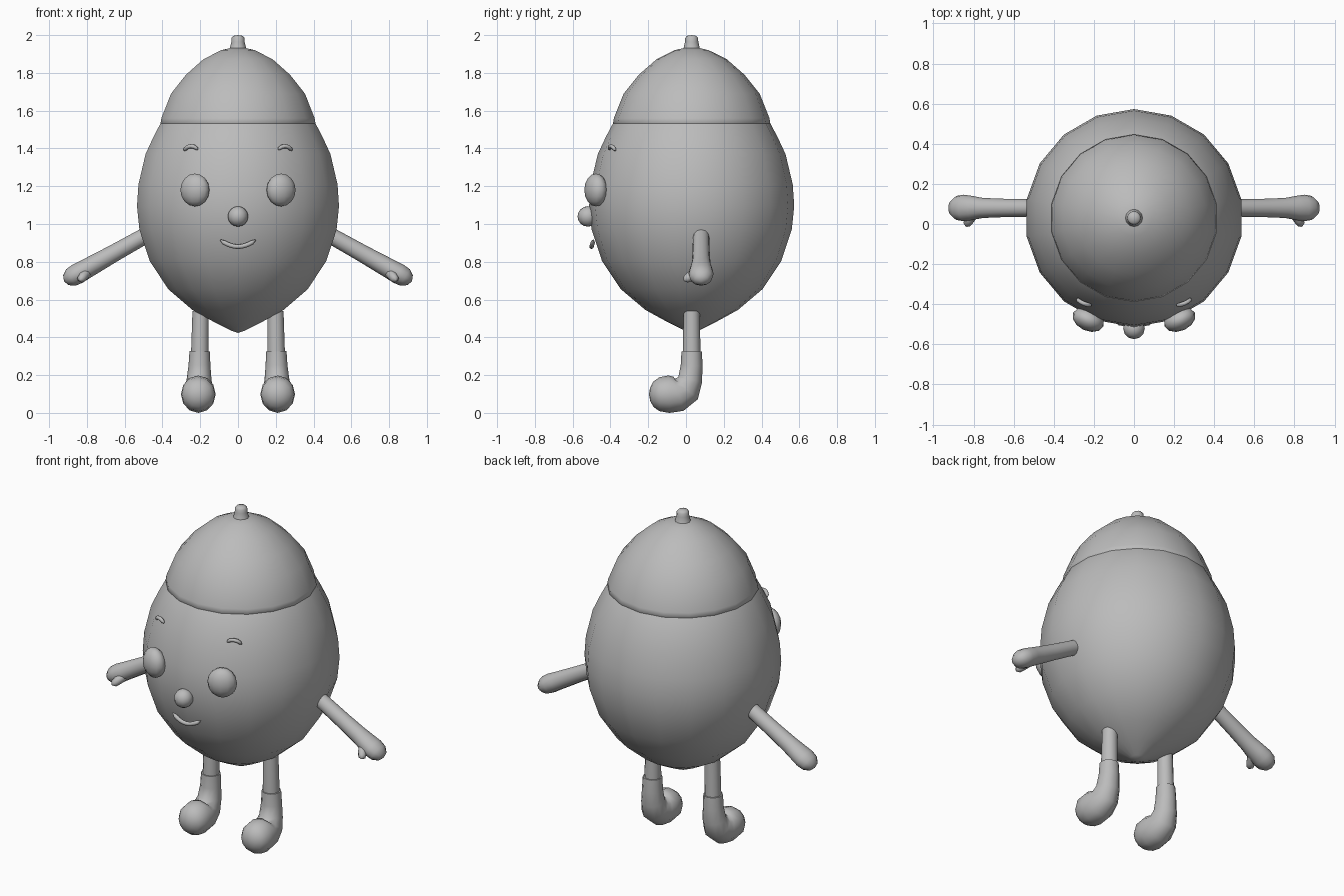
import bpy, bmesh, math
from mathutils import Vector, Matrix

grey = bpy.data.materials.new("plain grey")
grey.diffuse_color = (0.5, 0.5, 0.5, 1)
CY = 0.03  # y of the body axis


def finish(name, bm, angle=65):
    bmesh.ops.remove_doubles(bm, verts=bm.verts, dist=0.0003)
    bmesh.ops.recalc_face_normals(bm, faces=bm.faces)
    mesh = bpy.data.meshes.new(name)
    bm.to_mesh(mesh)
    bm.free()
    mesh.materials.append(grey)
    ob = bpy.data.objects.new(name, mesh)
    bpy.context.collection.objects.link(ob)
    bpy.ops.object.select_all(action='DESELECT')
    ob.select_set(True)
    bpy.context.view_layer.objects.active = ob
    bpy.ops.object.shade_smooth_by_angle(angle=math.radians(angle))
    return ob


def tube(name, pts, radii, ref, seg=12):
    """Rings along a path; a radius may be (along ref, across ref)."""
    bm = bmesh.new()
    pts = [Vector(p) for p in pts]
    rings = []
    for i, p in enumerate(pts):
        t = (pts[min(i + 1, len(pts) - 1)] - pts[max(i - 1, 0)]).normalized()
        r = Vector(ref)
        a = (r - t * r.dot(t)).normalized()
        b = t.cross(a)
        ra, rb = radii[i] if isinstance(radii[i], tuple) else (radii[i], radii[i])
        rings.append([bm.verts.new(p + a * ra * math.cos(k * math.tau / seg)
                                   + b * rb * math.sin(k * math.tau / seg))
                      for k in range(seg)])
    for lo, hi in zip(rings, rings[1:]):
        for k in range(seg):
            j = (k + 1) % seg
            bm.faces.new((lo[k], lo[j], hi[j], hi[k]))
    bm.faces.new(rings[0])
    bm.faces.new(rings[-1])
    return finish(name, bm)


def turned(name, profile, seg):
    """Lathe a (radius, z) profile about the body axis."""
    return tube(name, [(0, CY, z) for r, z in profile],
                [max(r, 0.0001) for r, z in profile], (0, 1, 0), seg)


def ball(name, loc, size, turn=0, u=12, v=8):
    bm = bmesh.new()
    bmesh.ops.create_uvsphere(bm, u_segments=u, v_segments=v, radius=1)
    bm.transform(Matrix.Translation(loc) @ Matrix.Rotation(turn, 4, 'Z')
                 @ Matrix.Diagonal((*size, 1)))
    return finish(name, bm)


# Egg-shaped body, cap and stem
turned("body", [(0, 0.423), (0.04, 0.437), (0.13, 0.482), (0.245, 0.545), (0.375, 0.655),
                (0.475, 0.805), (0.53, 0.97), (0.543, 1.095), (0.535, 1.21),
                (0.497, 1.37), (0.455, 1.46), (0.418, 1.53), (0.36, 1.6)], 18)
turned("cap", [(0.39, 1.505), (0.417, 1.53), (0.412, 1.56), (0.36, 1.69),
               (0.28, 1.79), (0.185, 1.873), (0.09, 1.92), (0.04, 1.932), (0, 1.933)], 18)
turned("stem", [(0.05, 1.915), (0.042, 1.935), (0.035, 1.965), (0.034, 1.985),
                (0.025, 1.996), (0, 2.0)], 12)

# Nose and smile
ball("nose", (0, -0.52, 1.04), (0.054, 0.054, 0.054))
smile = []
for i in range(11):
    x = -0.093 + 0.0186 * i
    smile.append((x, -0.5 + 1.2 * x * x, 0.88 + 4.1 * x * x))
tube("smile", smile, [0.003] + [0.012] * 9 + [0.003], (0, 1, 0), 8)

for side, s in (("left", -1), ("right", 1)):
    # Eye and eyebrow
    ball(side + "_eye", (s * 0.228, -0.477, 1.18), (0.083, 0.056, 0.087), s * 0.42)
    brow = [(0.286, -0.372, 1.388), (0.28, -0.378, 1.396), (0.267, -0.388, 1.408),
            (0.25, -0.397, 1.412), (0.232, -0.402, 1.409), (0.218, -0.405, 1.399),
            (0.212, -0.406, 1.394)]
    tube(side + "_eyebrow", [(s * x, y, z) for x, y, z in brow],
         [0.002, 0.01, 0.011, 0.011, 0.011, 0.009, 0.002], (0, 1, 0), 8)

    # Arm with a mitten hand, sloping down and outwards
    dist = [0, 0.06, 0.25, 0.36, 0.42, 0.47, 0.51, 0.54, 0.552]
    rad = [0.043, 0.043, 0.046, 0.05, (0.06, 0.052), (0.066, 0.055),
           (0.06, 0.05), (0.036, 0.03), 0.0001]
    tube(side + "_arm", [(s * (0.44 + 0.872 * d), 0.08, 0.967 - 0.49 * d) for d in dist],
         rad, (0, 1, 0), 12)
    tube(side + "_thumb", [(s * 0.80, 0.06, 0.745), (s * 0.82, 0.02, 0.722),
                           (s * 0.832, 0.0, 0.708), (s * 0.836, -0.012, 0.702)],
         [0.028, 0.025, 0.021, 0.004], (1, 0, 0), 8)

    # Leg and rounded boot
    tube(side + "_leg", [(s * 0.198, CY, 0.54), (s * 0.202, CY, 0.3)],
         [0.043, 0.047], (1, 0, 0), 12)
    boot = [(0.203, 0.03, 0.318), (0.203, 0.03, 0.326), (0.204, 0.03, 0.25),
            (0.206, 0.022, 0.175), (0.208, 0.0, 0.125), (0.209, -0.04, 0.101),
            (0.21, -0.09, 0.099), (0.21, -0.14, 0.099), (0.21, -0.172, 0.099),
            (0.21, -0.19, 0.099), (0.21, -0.196, 0.099)]
    tube(side + "_boot", [(s * x, y, z) for x, y, z in boot[1:]],
         [0.054, 0.058, (0.066, 0.064), (0.076, 0.082), (0.087, 0.094), (0.092, 0.099),
          (0.088, 0.09), (0.068, 0.068), (0.035, 0.035), 0.0001], (1, 0, 0), 12)
